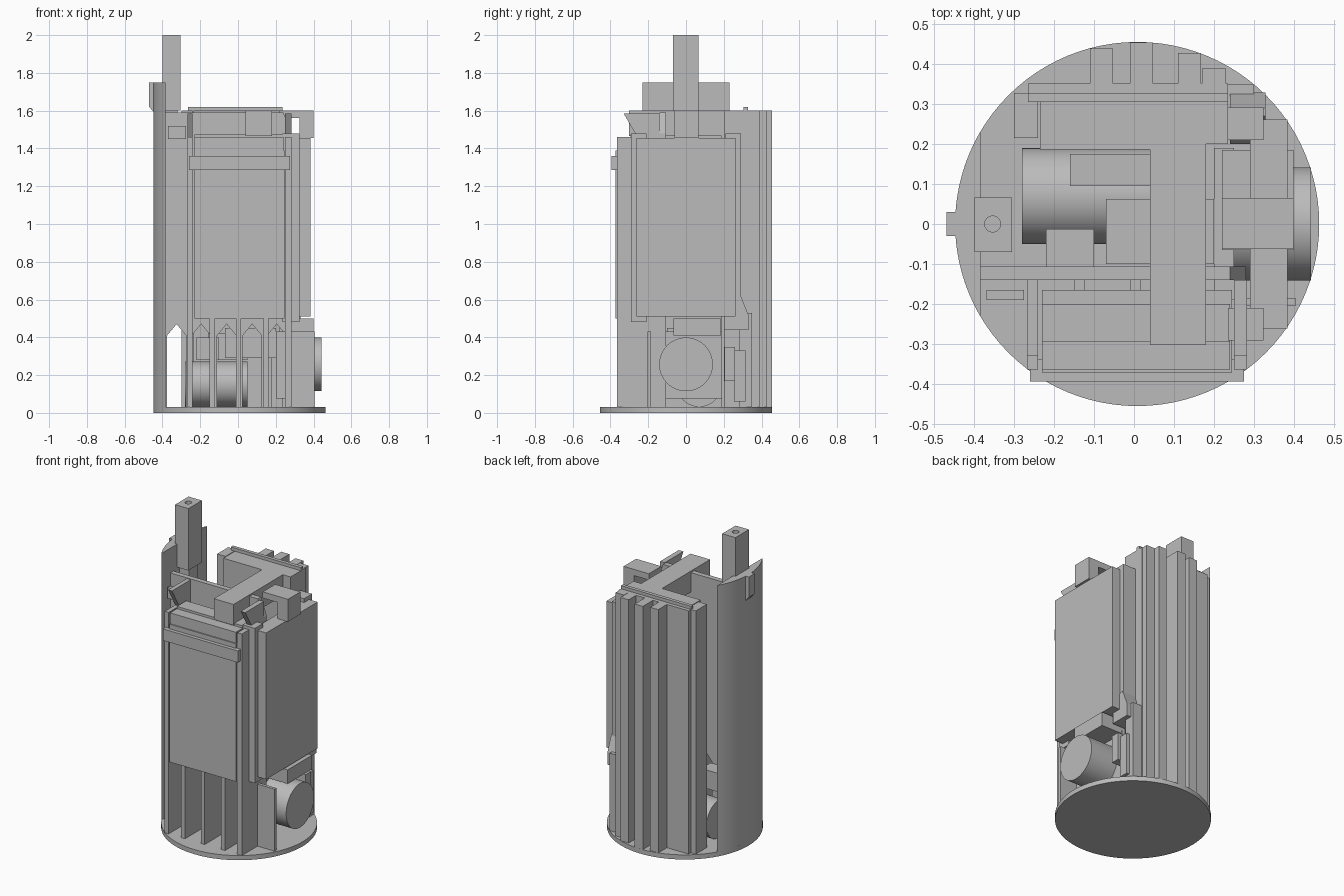
import bpy, bmesh, math
from mathutils import Vector

if "Cube" in bpy.data.objects:
    bpy.data.objects.remove(bpy.data.objects["Cube"], do_unlink=True)

grey = bpy.data.materials.new("plain_grey")
grey.use_nodes = True
GREY = (0.5, 0.5, 0.5, 1)
grey.diffuse_color = GREY
grey.node_tree.nodes["Principled BSDF"].inputs["Base Color"].default_value = GREY


def finish(name, bm):
    bmesh.ops.recalc_face_normals(bm, faces=bm.faces)
    mesh = bpy.data.meshes.new(name)
    bm.to_mesh(mesh)
    bm.free()
    mesh.materials.append(grey)
    ob = bpy.data.objects.new(name, mesh)
    bpy.context.collection.objects.link(ob)
    return ob


def prism(name, pts, axis, lo, hi):
    """Extrude a 2D outline along an axis; the outline uses the other two axes in order."""
    bm = bmesh.new()
    verts = []
    for p in pts:
        co = list(p)
        co.insert("xyz".index(axis), lo)
        verts.append(bm.verts.new(co))
    face = bm.faces.new(verts)
    out = bmesh.ops.extrude_face_region(bm, geom=[face])
    step = Vector([hi - lo if a == axis else 0 for a in "xyz"])
    moved = [g for g in out["geom"] if isinstance(g, bmesh.types.BMVert)]
    bmesh.ops.translate(bm, verts=moved, vec=step)
    return finish(name, bm)


def box(name, x, y, z):
    return prism(name, [(x[0], y[0]), (x[1], y[0]), (x[1], y[1]), (x[0], y[1])], "z", *z)


def circle(c, r, n=64, start=0.0, end=2 * math.pi, closed=True):
    d = (end - start) / (n if closed else n - 1)
    return [(c[0] + r * math.cos(start + i * d), c[1] + r * math.sin(start + i * d)) for i in range(n)]


def rounded(ob):
    bpy.ops.object.select_all(action="DESELECT")
    ob.select_set(True)
    bpy.context.view_layer.objects.active = ob
    bpy.ops.object.shade_smooth_by_angle(angle=math.radians(30))


CENTRE, RADIUS, FLOOR = (0.008, 0), 0.456, 0.03

# Base and the solid curved side column
rounded(prism("base_disc", circle(CENTRE, RADIUS, 96), "z", 0, FLOOR))
half = math.acos(0.393 / RADIUS)
rounded(prism("curved_column", circle(CENTRE, RADIUS, 24, math.pi - half, math.pi + half, False),
              "z", FLOOR, 1.75))
prism("column_tab", [(-0.47, 1.75), (-0.42, 1.75), (-0.42, 1.59), (-0.445, 1.59), (-0.47, 1.62)],
      "y", -0.03, 0.03)

# Tall post with a bored hole
post = box("tall_post", (-0.4, -0.305), (-0.07, 0.067), (1.6, 2.0))
cutter = prism("post_hole_cutter", circle((-0.354, 0), 0.02, 24), "z", 1.85, 2.1)
cutter.hide_render = True
cutter.hide_viewport = True
cutter.display_type = "WIRE"
hole = post.modifiers.new("hole", "BOOLEAN")
hole.object = cutter
hole.solver = "EXACT"
box("post_stem", (-0.39, -0.32), (-0.045, 0.045), (1.35, 1.6))

# Middle wall with pointed openings along the bottom
outline = [(-0.385, FLOOR)]
for c in (-0.325, -0.195, -0.06, 0.075, 0.205):
    outline += [(c - 0.05, FLOOR), (c - 0.05, 0.41), (c, 0.47), (c + 0.05, 0.41), (c + 0.05, FLOOR)]
outline += [(0.28, FLOOR), (0.28, 1.48), (0.24, 1.59), (-0.385, 1.59)]
prism("middle_wall", outline, "y", -0.14, -0.107)
for i, y in enumerate(((-0.19, -0.165), (-0.165, -0.14))):
    box("wall_ledge_%d" % i, (-0.37, -0.275), y, (FLOOR if i else 1.45, 1.59 if i else 1.52)) if i == 0 else None

# Front pack, its side cheeks, strap and lower fins
box("front_pack", (-0.23, 0.245), (-0.372, -0.165), (0.5, 1.39))
box("front_pack_cap", (-0.23, 0.24), (-0.365, -0.235), (1.39, 1.46))
box("front_pack_ledge", (-0.23, 0.24), (-0.295, -0.2), (1.39, 1.475))
box("front_strap", (-0.26, 0.275), (-0.395, -0.34), (1.285, 1.36))
for side, x in (("right", (-0.268, -0.24)), ("left", (0.25, 0.283))):
    box(side + "_cheek", x, (-0.365, -0.14), (FLOOR, 1.46))
    prism(side + "_hook_plate", [(-0.33, 1.585), (-0.14, 1.585), (-0.14, 1.36), (-0.2, 1.36)], "x", *x)
for i, x in enumerate((-0.15, -0.01, 0.135)):
    box("lower_fin_%d" % i, (x, x + 0.027), (-0.365, -0.14), (FLOOR, 0.5))

# Back pack in its clamp, with ribs outside
box("back_pack", (-0.235, 0.18), (0.187, 0.305), (FLOOR, 1.6))
box("back_wall", (-0.265, 0.235), (0.305, 0.352), (FLOOR, 1.6))
box("back_wall_lip", (-0.265, 0.235), (0.305, 0.328), (1.6, 1.62))
box("back_clamp_right", (-0.3, -0.24), (0.215, 0.328), (FLOOR, 1.6))
box("back_clamp_left", (0.18, 0.235), (0.2, 0.328), (FLOOR, 1.6))
for i, x in enumerate((-0.11, -0.01, 0.11)):
    box("back_rib_%d" % i, (x, x + 0.058), (0.35, (0.44, 0.455, 0.428)[i]), (FLOOR, 1.6))
box("back_corner_post", (0.17, 0.23), (0.34, 0.39), (FLOOR, 1.6))
box("back_short_post", (0.225, 0.3), (0.28, 0.35), (FLOOR, 0.53))

# Top beam joining front and back
box("top_beam", (0.04, 0.18), (-0.303, 0.2), (1.465, 1.6))

# Side pack, rails and hook
box("side_pack", (0.29, 0.385), (-0.262, 0.262), (0.51, 1.455))
for name, y in (("front", (-0.292, -0.21)), ("back", (0.21, 0.292))):
    box(name + "_side_rail", (0.235, 0.325), y, (0.48, 1.48))
prism("side_hook", [(0.22, 1.6), (0.4, 1.6), (0.4, 1.455), (0.325, 1.455), (0.325, 1.56), (0.22, 1.56)],
      "y", -0.062, 0.065)
prism("side_clip", [(0.2, 0.44), (0.33, 0.44), (0.33, 0.52), (0.29, 0.62), (0.27, 0.62), (0.2, 0.52)],
      "x", 0.24, 0.33)

# Motor and its mounts
rounded(prism("motor", circle((0.0, 0.257), 0.142), "x", 0.2, 0.443))
box("motor_bracket", (0.22, 0.4), (-0.065, 0.185), (0.41, 0.5))
box("motor_back_plate", (0.2, 0.25), (-0.19, 0.19), (0.075, 0.43))
box("motor_front_plate", (0.25, 0.405), (-0.205, -0.185), (FLOOR, 0.43))
box("connector_block", (0.25, 0.34), (0.205, 0.26), (0.17, 0.35))
box("connector_foot", (0.25, 0.32), (0.255, 0.315), (0.06, 0.33))

# Inner drum and the blocks above it
rounded(prism("inner_drum", circle((0.07, 0.152), 0.12), "x", -0.28, 0.05))
box("inner_block", (-0.07, 0.2), (-0.1, 0.063), (0.29, 0.45))
box("inner_rear_block", (-0.16, 0.05), (0.095, 0.175), (0.28, 0.42))
box("inner_front_block", (-0.22, -0.1), (-0.107, -0.012), (0.28, 0.4))
